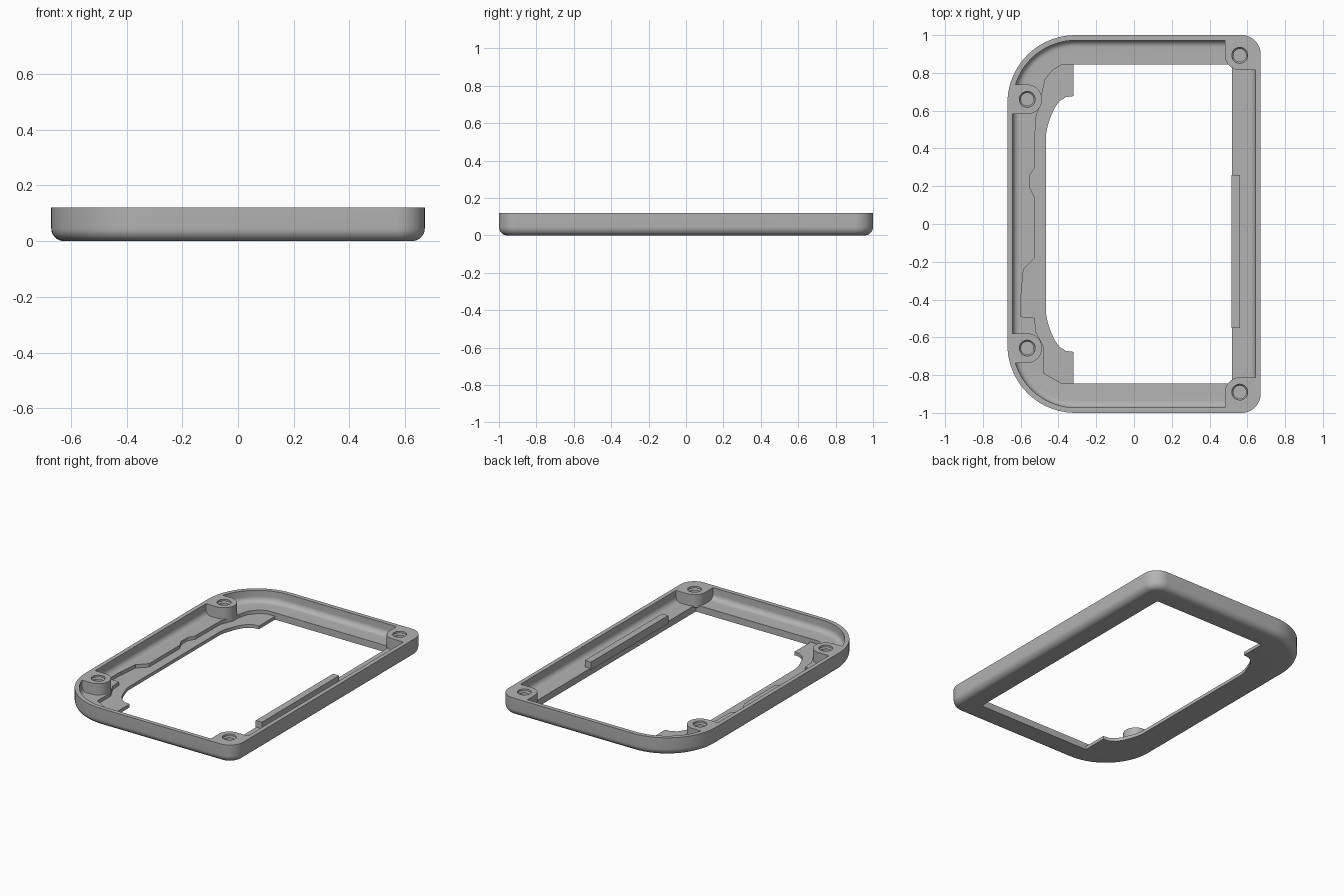
import bpy, bmesh
from math import sin, cos, pi

cube = bpy.data.objects.get("Cube")
if cube:
    bpy.data.objects.remove(cube, do_unlink=True)

HALF_X, HALF_Y, HEIGHT = 0.67, 1.0, 0.12
WALL, FLOOR, LIP = 0.028, 0.045, 0.022

grey = bpy.data.materials.new("grey plastic")
grey.use_nodes = True
colour = (0.45, 0.45, 0.45, 1)
grey.diffuse_color = colour
grey.node_tree.nodes["Principled BSDF"].inputs["Base Color"].default_value = colour


def arc(cx, cy, r, a0, a1, n):
    return [(cx + r * cos(a0 + (a1 - a0) * i / n), cy + r * sin(a0 + (a1 - a0) * i / n))
            for i in range(n + 1)]


def outline(inset):
    """Rounded rectangle with wide corners on -x and tight ones on +x."""
    big, small = 0.36, 0.1
    pts = []
    for k, (sx, sy, r) in enumerate([(1, 1, small), (-1, 1, big), (-1, -1, big), (1, -1, small)]):
        pts += arc(sx * (HALF_X - r), sy * (HALF_Y - r), r - inset, k * pi / 2, (k + 1) * pi / 2, 20)
    return pts


def loft(name, rings):
    """Closed solid through a list of (points, z) rings."""
    bm = bmesh.new()
    loops = [[bm.verts.new((x, y, z)) for x, y in pts] for pts, z in rings]
    for a, b in zip(loops, loops[1:]):
        for i in range(len(a)):
            j = (i + 1) % len(a)
            bm.faces.new((a[i], a[j], b[j], b[i]))
    bm.faces.new(loops[0][::-1])
    bm.faces.new(loops[-1])
    bmesh.ops.recalc_face_normals(bm, faces=bm.faces)
    mesh = bpy.data.meshes.new(name)
    bm.to_mesh(mesh)
    bm.free()
    mesh.materials.append(grey)
    obj = bpy.data.objects.new(name, mesh)
    bpy.context.collection.objects.link(obj)
    return obj


def prism(name, pts, z0, z1):
    return loft(name, [(pts, z0), (pts, z1)])


def combine(target, tool, operation):
    mod = target.modifiers.new(operation, "BOOLEAN")
    mod.operation, mod.solver, mod.object = operation, "EXACT", tool
    bpy.context.view_layer.objects.active = target
    bpy.ops.object.modifier_apply(modifier=mod.name)
    bpy.data.objects.remove(tool, do_unlink=True)


def fillet(inset, z, r):
    """Rings of a rounded lower edge."""
    steps = [i * pi / 16 for i in range(9)]
    return [(outline(inset + r * (1 - sin(a))), z + r * (1 - cos(a))) for a in steps]


# Outer tray with rounded bottom edge
frame = loft("bezel_frame", fillet(0, 0, 0.045) + [(outline(0), HEIGHT)])

# Hollow inside, with a filleted floor
cavity = loft("cavity_cutter", fillet(WALL, FLOOR, 0.035) + [(outline(WALL), 0.3)])

# Recessed lip: stepped edge along the left of the opening
step_edge = [(0.52, 0.845), (-0.38, 0.845), (-0.43, 0.815), (-0.47, 0.765), (-0.485, 0.7),
             (-0.5, 0.62), (-0.522, 0.56), (-0.525, 0.3), (-0.55, 0.26), (-0.55, 0.19),
             (-0.525, 0.14), (-0.525, -0.18), (-0.585, -0.24), (-0.6, -0.4), (-0.6, -0.49),
             (-0.525, -0.497), (-0.52, -0.57), (-0.477, -0.65), (-0.477, -0.79),
             (-0.38, -0.845), (0.52, -0.845)]
combine(cavity, prism("lip_cutter", step_edge, LIP, 0.1), "UNION")

# Screw bosses stay solid, so they are taken out of the cavity
R = 0.078
posts = [(0.56, 0.893), (0.56, -0.89), (-0.565, 0.66), (-0.565, -0.657)]
for x, y in posts:
    if x < 0:
        shape = arc(x, y, R, -pi / 2, pi / 2, 24) + [(-0.8, y + R), (-0.8, y - R)]
    else:
        s = 1 if y > 0 else -1
        shape = [(px, y + s * (py - y)) for px, py in arc(x, y, R, pi, 1.5 * pi, 14)]
        shape += [(0.8, y - s * R), (0.8, s * 1.2), (x - R, s * 1.2)]
    combine(cavity, prism("boss", shape, -0.1, 0.4), "DIFFERENCE")

# Raised rib on the right-hand floor
rib = [(0.515, -0.55), (0.56, -0.55), (0.56, 0.26), (0.515, 0.26)]
combine(cavity, prism("rib", rib, 0.03, 0.088), "DIFFERENCE")
combine(frame, cavity, "DIFFERENCE")

# Window through the floor with hooked left corners
hook = [(-0.32, 0.677), (-0.36, 0.672), (-0.395, 0.65), (-0.42, 0.615), (-0.44, 0.57),
        (-0.457, 0.52), (-0.465, 0.48)]
upper = [(0.52, 0.845), (-0.32, 0.845)] + hook
window = upper + [(x, -y) for x, y in reversed(upper)]
combine(frame, prism("window_cutter", window, -0.1, 0.035), "DIFFERENCE")

# Blind stepped screw holes
for x, y in posts:
    wide, narrow = (arc(x, y, r, 0, 2 * pi, 32)[:-1] for r in (0.042, 0.034))
    hole = loft("hole_cutter", [(narrow, 0.03), (narrow, 0.1), (wide, 0.108), (wide, 0.2)])
    combine(frame, hole, "DIFFERENCE")

bpy.ops.object.select_all(action="DESELECT")
frame.select_set(True)
bpy.context.view_layer.objects.active = frame
bpy.ops.object.shade_smooth_by_angle(angle=pi / 6)
